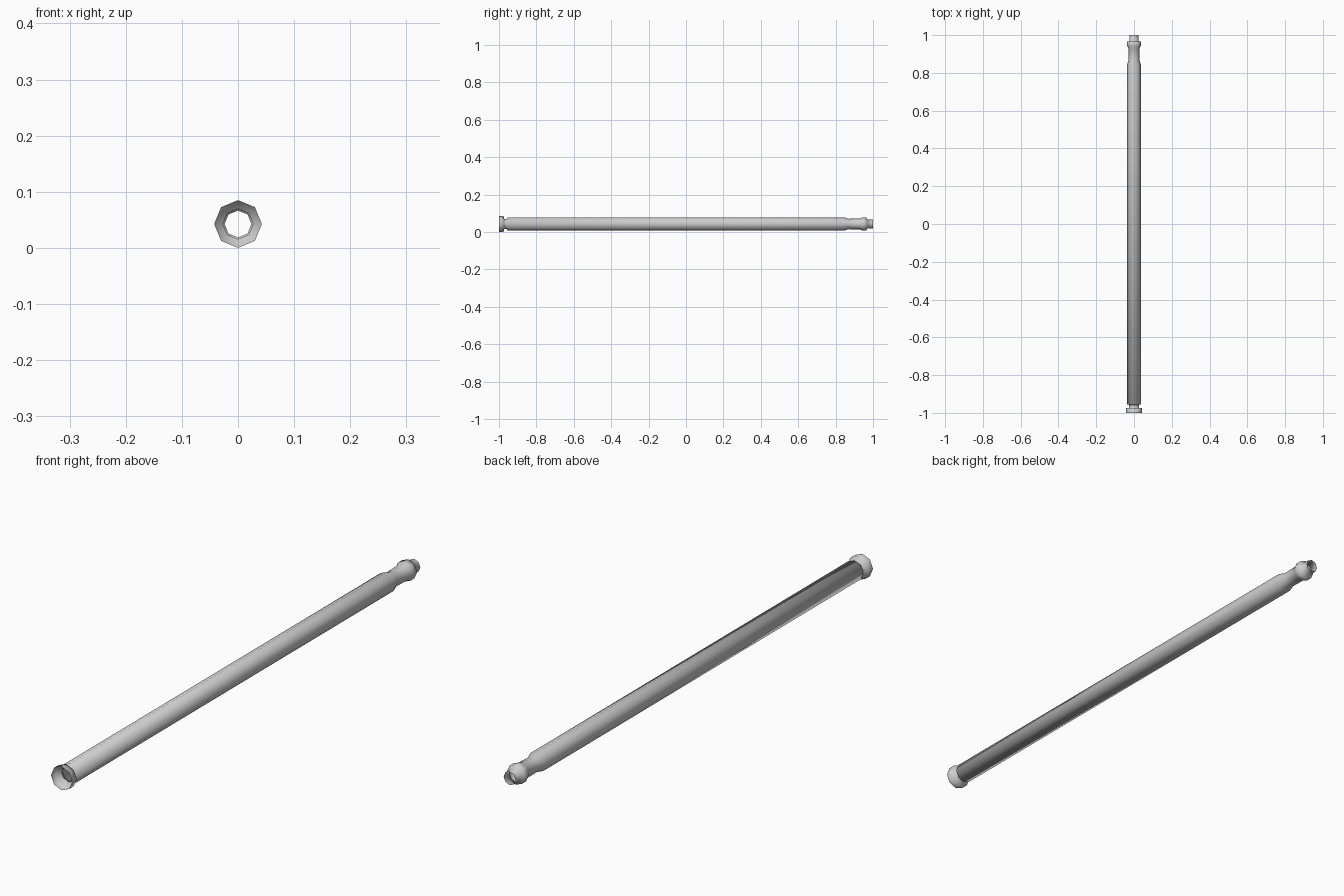
import bpy, bmesh, math

if "Cube" in bpy.data.objects:
    bpy.data.objects.remove(bpy.data.objects["Cube"])

SIDES = 8
AXIS_Z = 0.0425

# Tube outline as (y, radius), from flared front cap to back tip
PROFILE = [
    (-1.0, 0.0425), (-0.975, 0.0425), (-0.973, 0.027), (-0.957, 0.027),
    (-0.955, 0.036), (0.845, 0.036), (0.87, 0.028), (0.93, 0.029),
    (0.943, 0.036), (0.965, 0.036), (0.968, 0.024), (1.0, 0.024),
]


def lathe_y(name, profile):
    """Open-ended surface of revolution about the y axis."""
    bm = bmesh.new()
    rings = []
    for y, r in profile:
        rings.append([bm.verts.new((r * math.sin(a), y, AXIS_Z + r * math.cos(a)))
                      for a in (2 * math.pi * i / SIDES for i in range(SIDES))])
    for r0, r1 in zip(rings, rings[1:]):
        for i in range(SIDES):
            j = (i + 1) % SIDES
            f = bm.faces.new((r0[i], r1[i], r1[j], r0[j]))
            f.smooth = True
    # Octagonal sides stay smooth-shaded, outward normals
    for f in bm.faces:
        f.normal_update()
    side = bm.faces[:][4 * SIDES] if len(bm.faces) > 4 * SIDES else None
    c = side.calc_center_median()
    if side.normal.x * c.x + side.normal.z * (c.z - AXIS_Z) < 0:
        bmesh.ops.reverse_faces(bm, faces=bm.faces[:])
    mesh = bpy.data.meshes.new(name)
    bm.to_mesh(mesh)
    bm.free()
    obj = bpy.data.objects.new(name, mesh)
    bpy.context.collection.objects.link(obj)
    return obj


# Hollow rod
lathe_y("hollow_rod", PROFILE)
